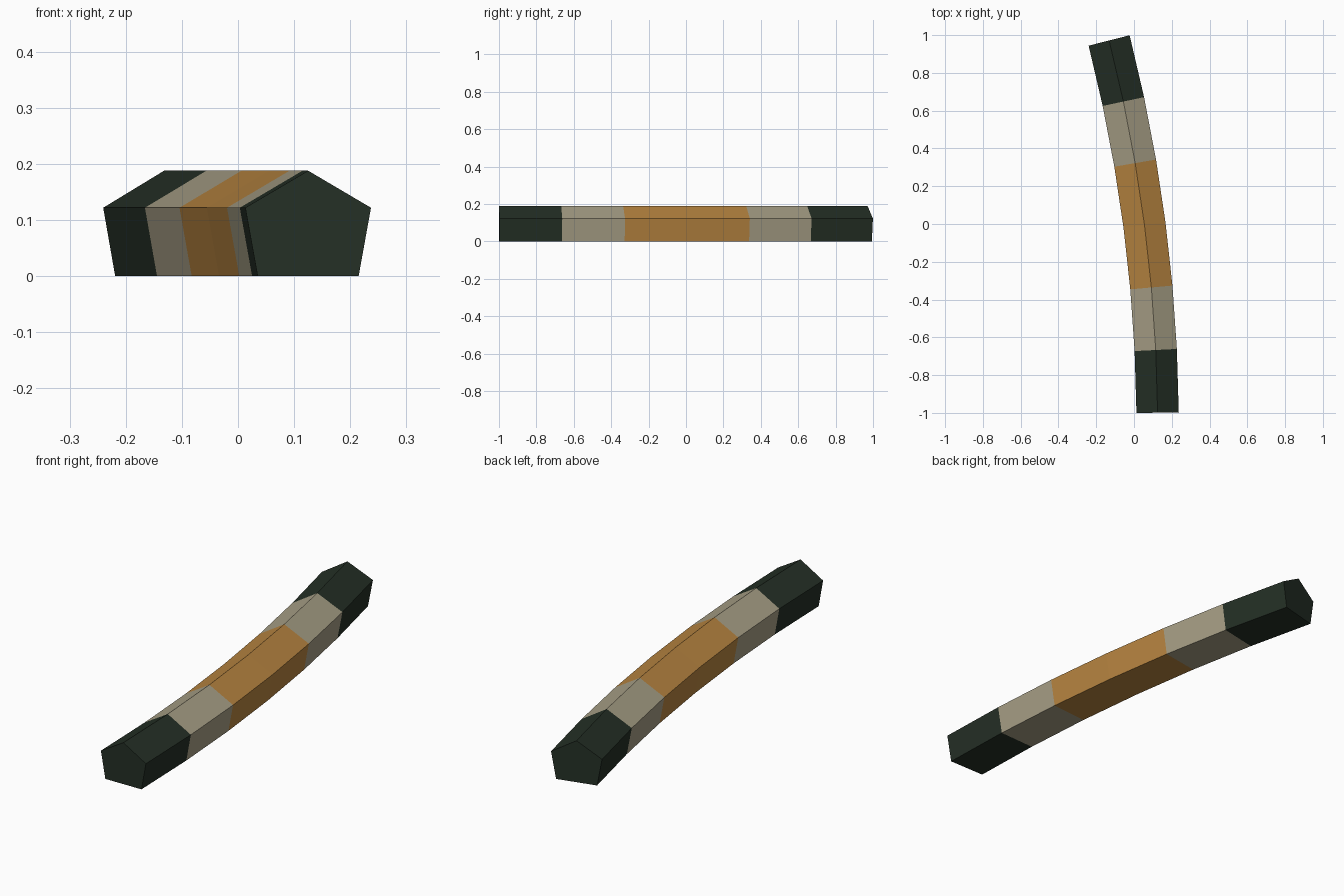
import bpy, bmesh, math
from mathutils import Vector

cube = bpy.data.objects.get("Cube")
if cube:
    bpy.data.objects.remove(cube, do_unlink=True)


def make_material(name, color):
    mat = bpy.data.materials.new(name)
    mat.use_nodes = True
    mat.diffuse_color = (*color, 1)
    mat.node_tree.nodes["Principled BSDF"].inputs["Base Color"].default_value = (*color, 1)
    return mat


green = make_material("dark green", (0.018, 0.029, 0.019))
tan = make_material("sandy tan", (0.39, 0.35, 0.24))
orange = make_material("burnt orange", (0.48, 0.235, 0.052))

# House-shaped cross-section: (sideways, height)
PROFILE = [(-0.09, 0), (0.09, 0), (0.112, 0.122), (0, 0.188), (-0.112, 0.122)]

# Horizontal circular arc, divided into equal steps
START = Vector((0.125, -0.999, 0))
ANGLE, BEND, LENGTH, STEPS = 0.01, 0.12, 1.992, 6


def ring_points(step):
    a = ANGLE + BEND * LENGTH * step / STEPS
    centre = START + Vector(((math.cos(a) - math.cos(ANGLE)) / BEND,
                             (math.sin(a) - math.sin(ANGLE)) / BEND, 0))
    side = Vector((math.cos(a), math.sin(a), 0))
    return [centre + side * u + Vector((0, 0, h)) for u, h in PROFILE]


def make_part(name, first, last, mat):
    """Sweep the profile between two steps, closing only the outer ends."""
    bm = bmesh.new()
    rings = [[bm.verts.new(p) for p in ring_points(s)] for s in range(first, last + 1)]
    n = len(PROFILE)
    for a, b in zip(rings, rings[1:]):
        for i in range(n):
            j = (i + 1) % n
            bm.faces.new((a[i], a[j], b[j], b[i]))
    if first == 0:
        bm.faces.new(rings[0][::-1])
    if last == STEPS:
        bm.faces.new(rings[-1])
    # Side faces point away from the inside of the bar
    middle = sum((v.co for v in bm.verts), Vector()) / len(bm.verts)
    bm.normal_update()
    for f in bm.faces:
        if f.normal.dot(f.calc_center_median() - middle) < 0:
            f.normal_flip()
    mesh = bpy.data.meshes.new(name)
    bm.to_mesh(mesh)
    bm.free()
    mesh.materials.append(mat)
    bpy.context.collection.objects.link(bpy.data.objects.new(name, mesh))


# Coloured lengths from front to back
make_part("front_tip", 0, 1, green)
make_part("front_band", 1, 2, tan)
make_part("middle_section", 2, 4, orange)
make_part("back_band", 4, 5, tan)
make_part("back_tip", 5, 6, green)
